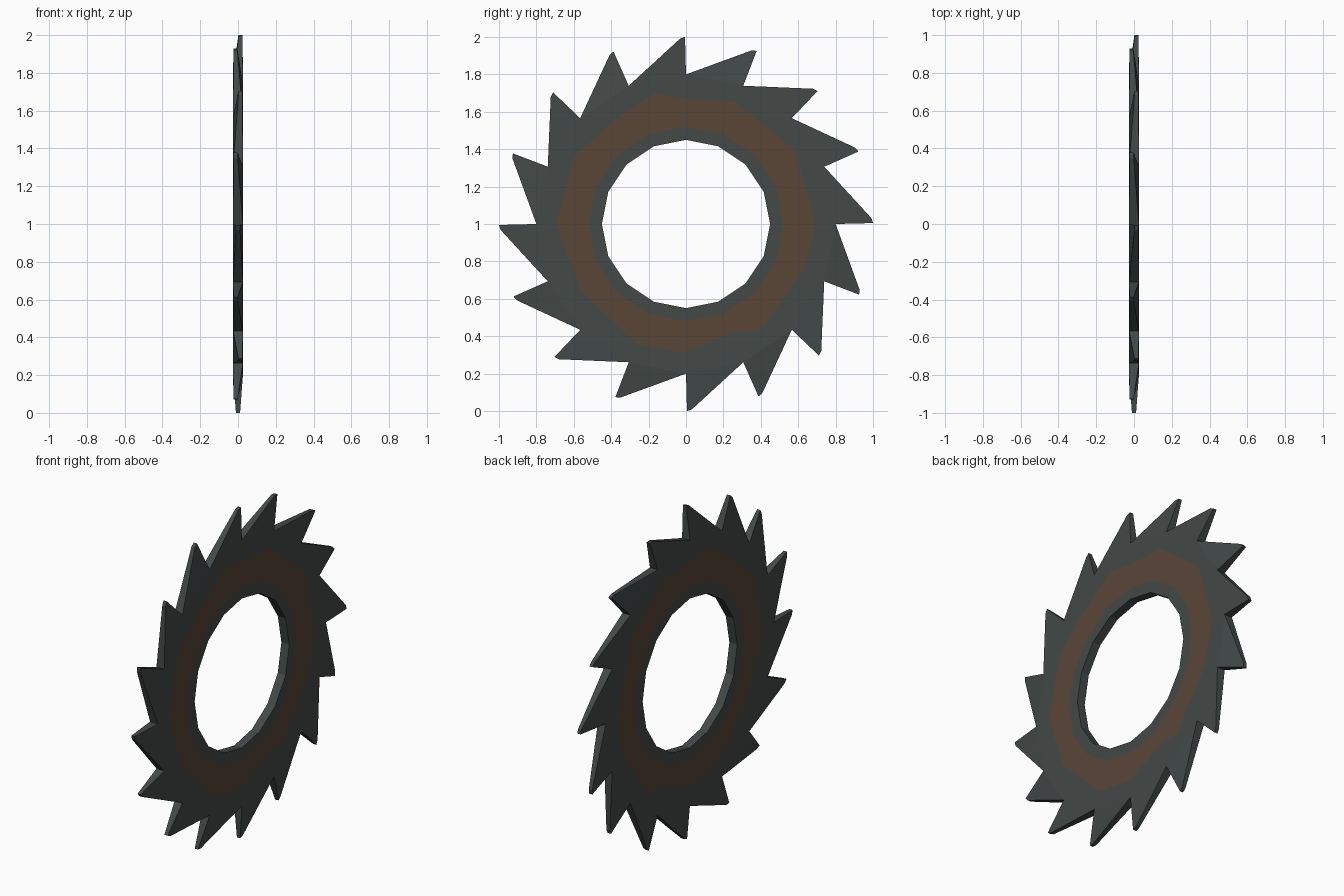
import bpy, bmesh, math
from mathutils import Vector

if "Cube" in bpy.data.objects:
    bpy.data.objects.remove(bpy.data.objects["Cube"])

N = 16          # teeth
T = 0.026       # half thickness


def material(name, rgb):
    m = bpy.data.materials.new(name)
    m.diffuse_color = (*rgb, 1)
    m.use_nodes = True
    m.node_tree.nodes["Principled BSDF"].inputs["Base Color"].default_value = m.diffuse_color
    return m


steel = material("dark_steel", (0.056, 0.067, 0.065))
rust = material("rust_brown", (0.102, 0.061, 0.039))


def polar(r, deg):
    # clockwise from the top, seen from +x
    a = math.radians(deg)
    return (r * math.sin(a), r * math.cos(a))


angles = [i * 360 / N for i in range(N)]
hole = [polar(0.45, a) for a in angles]
band_in = [polar(0.52, a) for a in angles]
root = [polar(0.80, a) for a in angles]
# uneven outer edge of the rusty band
band_out = [(0.02, .665), (.26, .655), (.48, .48), (.58, .40),
            (.695, 0), (.63, -.25), (.395, -.57), (.26, -.575),
            (0, -.69), (-.26, -.645), (-.42, -.49), (-.565, -.35),
            (-.695, 0), (-.60, .355), (-.405, .54), (-.165, .70)]

bm = bmesh.new()


def ring(points, x):
    return [bm.verts.new((x, y, z + 1)) for y, z in points]


# sideways set of each tooth tip
offset = [0.013 if i % 2 == 0 else -0.013 for i in range(N)]
offset[8] = offset[12] = 0.0

sides = []
for s in (1, -1):
    rings = [ring(p, s * T) for p in (hole, band_in, band_out, root)]
    tips = []
    for i, a in enumerate(angles):
        x = offset[i] + s * 0.011
        tips.append([bm.verts.new((x, y, z + 1))
                     for y, z in (polar(0.992, a - 1.8), polar(1.0, a - 0.3))])
    # flat rings, the middle one rusty
    for k in range(3):
        for i in range(N):
            j = (i + 1) % N
            f = bm.faces.new((rings[k][i], rings[k][j],
                              rings[k + 1][j], rings[k + 1][i]))
            f.material_index = 1 if k == 1 else 0
    # tooth sides
    for i in range(N):
        a, b = rings[3][i - 1], rings[3][i]
        bm.faces.new((a, tips[i][0], b))
        bm.faces.new((tips[i][0], tips[i][1], b))
    sides.append((rings, tips))

# walls joining both sides
(ra, ta), (rb, tb) = sides
for i in range(N):
    pa = [ra[3][i - 1], ta[i][0], ta[i][1], ra[3][i]]
    pb = [rb[3][i - 1], tb[i][0], tb[i][1], rb[3][i]]
    for k in range(3):
        bm.faces.new((pa[k], pa[k + 1], pb[k + 1], pb[k]))
    bm.faces.new((ra[0][i - 1], ra[0][i], rb[0][i], rb[0][i - 1]))

bmesh.ops.recalc_face_normals(bm, faces=bm.faces[:])
mesh = bpy.data.meshes.new("saw_blade")
bm.to_mesh(mesh)
bm.free()
mesh.materials.append(steel)
mesh.materials.append(rust)
blade = bpy.data.objects.new("saw_blade", mesh)
bpy.context.collection.objects.link(blade)
